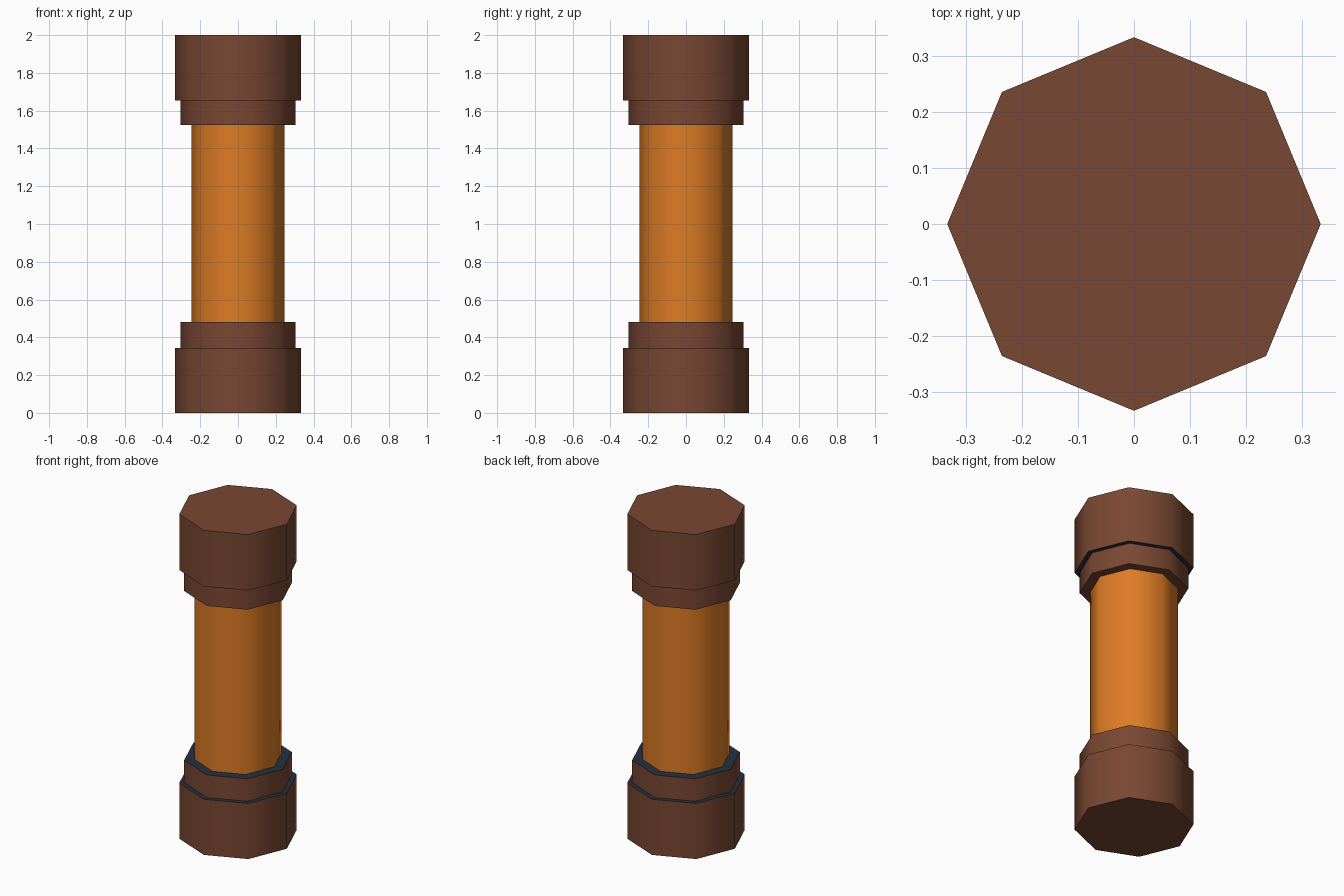
import bpy
import math

SIDES = 8

if "Cube" in bpy.data.objects:
    bpy.data.objects.remove(bpy.data.objects["Cube"], do_unlink=True)


def make_material(name, rgb):
    mat = bpy.data.materials.new(name)
    mat.use_nodes = True
    mat.diffuse_color = (*rgb, 1)
    mat.node_tree.nodes["Principled BSDF"].inputs["Base Color"].default_value = (*rgb, 1)
    return mat


brown = make_material("brown", (0.19, 0.063, 0.032))
orange = make_material("orange", (0.73, 0.20, 0.018))
navy = make_material("dark_navy", (0.018, 0.032, 0.056))


def prism(name, radius, bottom, top, mat, ledge=0):
    """Octagonal prism; ledge = +1 / -1 paints the upper / lower end navy."""
    bpy.ops.mesh.primitive_cylinder_add(
        vertices=SIDES, radius=radius, depth=top - bottom,
        location=(0, 0, (bottom + top) / 2))
    obj = bpy.context.object
    obj.name = name
    obj.data.materials.append(mat)
    if ledge:
        obj.data.materials.append(navy)
        for face in obj.data.polygons:
            if face.normal.z * ledge > 0.9:
                face.material_index = 1
    # Soft sides, crisp ends
    bpy.ops.object.shade_smooth_by_angle(angle=math.radians(60))
    return obj


# Central tube, its ends tucked inside the collars
prism("tube", 0.247, 0.42, 1.58, orange)

# Lower fitting
prism("lower_cap", 0.333, 0, 0.343, brown, ledge=1)
prism("lower_collar", 0.305, 0.30, 0.482, brown, ledge=1)

# Upper fitting
prism("upper_cap", 0.333, 1.655, 2, brown, ledge=-1)
prism("upper_collar", 0.305, 1.524, 1.70, brown)
